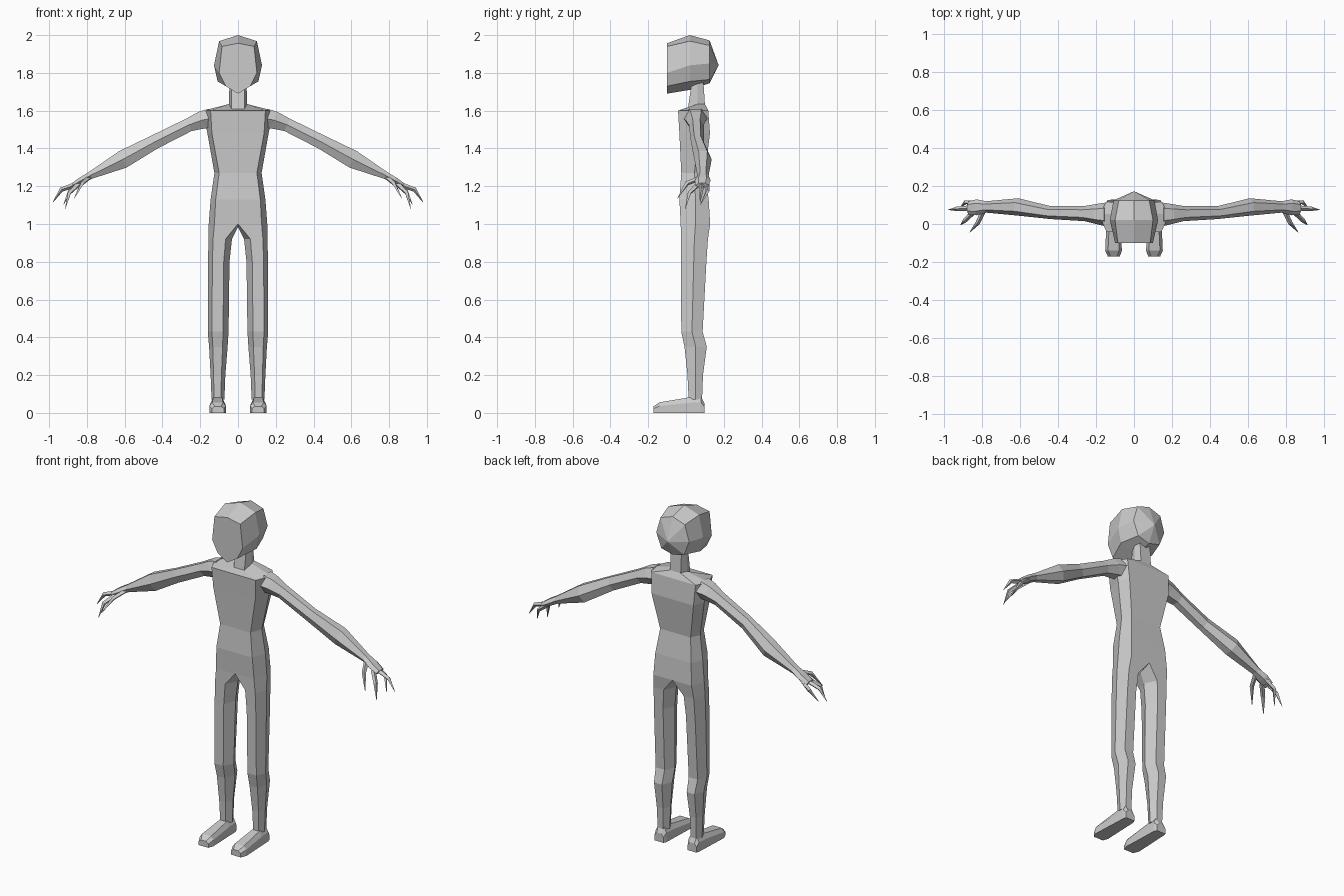
import bpy
import bmesh
import math
from mathutils import Vector

if "Cube" in bpy.data.objects:
    bpy.data.objects.remove(bpy.data.objects["Cube"], do_unlink=True)

grey = bpy.data.materials.new("light_grey")
grey.use_nodes = True
grey.diffuse_color = (0.6, 0.6, 0.6, 1)
grey.node_tree.nodes["Principled BSDF"].inputs["Base Color"].default_value = (0.6, 0.6, 0.6, 1)


def loft(name, chains, closed=True, caps=(False, False)):
    """Skin chains of rings for the left half, then mirror it across x."""
    bm = bmesh.new()
    for rings in chains:
        rows = [[bm.verts.new(p) for p in ring] for ring in rings]
        n = len(rows[0])
        for a, b in zip(rows, rows[1:]):
            for i in range(n if closed else n - 1):
                j = (i + 1) % n
                bm.faces.new((a[i], a[j], b[j], b[i]))
        for row, cap in zip((rows[0], rows[-1]), caps):
            if cap:
                bm.faces.new(row)
    bmesh.ops.remove_doubles(bm, verts=bm.verts, dist=0.0005)
    bmesh.ops.recalc_face_normals(bm, faces=bm.faces)
    mesh = bpy.data.meshes.new(name)
    bm.to_mesh(mesh)
    bm.free()
    mesh.materials.append(grey)
    ob = bpy.data.objects.new(name, mesh)
    bpy.context.collection.objects.link(ob)
    mirror = ob.modifiers.new("Mirror", "MIRROR")
    mirror.use_clip = True
    mirror.merge_threshold = 0.001
    # Open half shells need their normals facing away from the centre line
    if not closed:
        centre = sum((v.co for v in mesh.vertices), Vector()) / len(mesh.vertices)
        centre.x = 0
        if sum(f.normal.dot(f.center - centre) for f in mesh.polygons) < 0:
            mesh.flip_normals()
    return ob


# Head: half sections from the flat face to the back of the skull
def head_ring(y, pts):
    return [(x, y, z) for x, z in pts]


head = [
    head_ring(-0.1, [(0, 1.74)] * 5),
    head_ring(-0.1, [(0, 1.957), (0.085, 1.94), (0.1, 1.8), (0.065, 1.73), (0, 1.69)]),
    head_ring(0.02, [(0, 2.0), (0.1, 1.968), (0.127, 1.84), (0.108, 1.755), (0, 1.71)]),
    head_ring(0.125, [(0, 1.972), (0.08, 1.945), (0.108, 1.85), (0.075, 1.765), (0, 1.745)]),
    head_ring(0.173, [(0, 1.84)] * 5),
]
loft("head", [head], closed=False)


# Torso and neck: half sections (height, front width, side width, front, middle, back)
def torso_ring(z, f, w, yf, ym, yb, dip=0):
    return [(0, yf, z - dip), (f, yf, z - dip), (w, ym, z), (f, yb, z), (0, yb, z)]


hip = torso_ring(1.0, 0.125, 0.155, -0.028, 0.05, 0.128)
torso = [
    hip,
    torso_ring(1.13, 0.118, 0.145, -0.035, 0.05, 0.12),
    torso_ring(1.27, 0.1, 0.125, -0.025, 0.045, 0.1),
    torso_ring(1.48, 0.138, 0.162, -0.035, 0.06, 0.127),
    torso_ring(1.6, 0.145, 0.185, -0.042, 0.05, 0.118),
    torso_ring(1.635, 0.035, 0.048, 0.01, 0.06, 0.1, 0.025),
    torso_ring(1.76, 0.035, 0.045, 0.032, 0.06, 0.092),
]
loft("torso", [torso], closed=False)


# Legs: six-sided sections (height, inner x, outer x, front, back)
def leg_ring(z, xi, xo, yf, yb):
    w, ym = xo - xi, (yf + yb) / 2
    return [(xi + w * 0.27, yf, z), (xo - w * 0.2, yf, z), (xo, ym, z),
            (xo - w * 0.2, yb, z), (xi + w * 0.27, yb, z), (xi, ym, z)]


leg = [
    [hip[0], hip[1], hip[2], hip[3], hip[4], (0, 0.05, 0.985)],
    leg_ring(0.92, 0.032, 0.157, -0.027, 0.116),
    leg_ring(0.8, 0.045, 0.158, -0.026, 0.108),
    leg_ring(0.43, 0.05, 0.16, -0.025, 0.088),
    leg_ring(0.35, 0.055, 0.153, -0.008, 0.11),
    leg_ring(0.2, 0.067, 0.145, 0.008, 0.09),
    leg_ring(0.07, 0.072, 0.14, 0.014, 0.085),
]
loft("legs", [leg], caps=(False, True))


# Feet: sections from heel to toe (y, inner x, outer x, top)
def foot_ring(y, xi, xo, top):
    return [(xi, y, 0), (xo, y, 0), (xo, y, top * 0.65),
            (xo - 0.015, y, top), (xi + 0.015, y, top), (xi, y, top * 0.65)]


foot = [
    foot_ring(0.098, 0.08, 0.138, 0.05),
    foot_ring(0.08, 0.072, 0.142, 0.085),
    foot_ring(0.015, 0.07, 0.145, 0.082),
    foot_ring(-0.14, 0.064, 0.152, 0.056),
    foot_ring(-0.172, 0.075, 0.138, 0.035),
]
loft("feet", [foot], caps=(True, True))


# Arms: six-sided sections (x, z, y, depth radius, height radius)
def arm_ring(x, z, y, ry, rz):
    ring = []
    for k in range(6):
        a = math.radians(60 * k)
        h = math.sin(a) * rz / 0.866
        ring.append((x + h * 0.42, y + math.cos(a) * ry, z + h * 0.9))
    return ring


arm = [
    arm_ring(0.135, 1.56, 0.05, 0.065, 0.055),
    arm_ring(0.19, 1.55, 0.052, 0.055, 0.048),
    arm_ring(0.26, 1.525, 0.055, 0.04, 0.036),
    arm_ring(0.44, 1.435, 0.06, 0.034, 0.038),
    arm_ring(0.61, 1.342, 0.09, 0.046, 0.048),
    arm_ring(0.78, 1.258, 0.09, 0.03, 0.02),
    arm_ring(0.83, 1.23, 0.088, 0.042, 0.018),
    arm_ring(0.875, 1.205, 0.085, 0.035, 0.012),
]
loft("arms", [arm], caps=(True, True))


# Fingers: bent four-sided claws through base, knuckle and tip
def claw(points, r):
    pts = [Vector(p) for p in points]
    rings = []
    for i, p in enumerate(pts):
        d = (pts[min(i + 1, 2)] - pts[max(i - 1, 0)]).normalized()
        side = d.cross(Vector((0, 0, 1))).normalized()
        up = side.cross(d)
        s = (r, r * 0.85, 0.001)[i]
        rings.append([p + side * s, p + up * s, p - side * s, p - up * s])
    return rings


digits = [
    claw([(0.79, 0.08, 1.245), (0.825, 0.005, 1.215), (0.868, -0.045, 1.135)], 0.014),
    claw([(0.845, 0.065, 1.21), (0.893, 0.018, 1.165), (0.915, -0.005, 1.08)], 0.014),
    claw([(0.855, 0.085, 1.21), (0.935, 0.08, 1.182), (0.98, 0.075, 1.115)], 0.014),
    claw([(0.84, 0.11, 1.215), (0.89, 0.115, 1.175), (0.925, 0.075, 1.1)], 0.013),
]
loft("fingers", digits, caps=(True, True))
